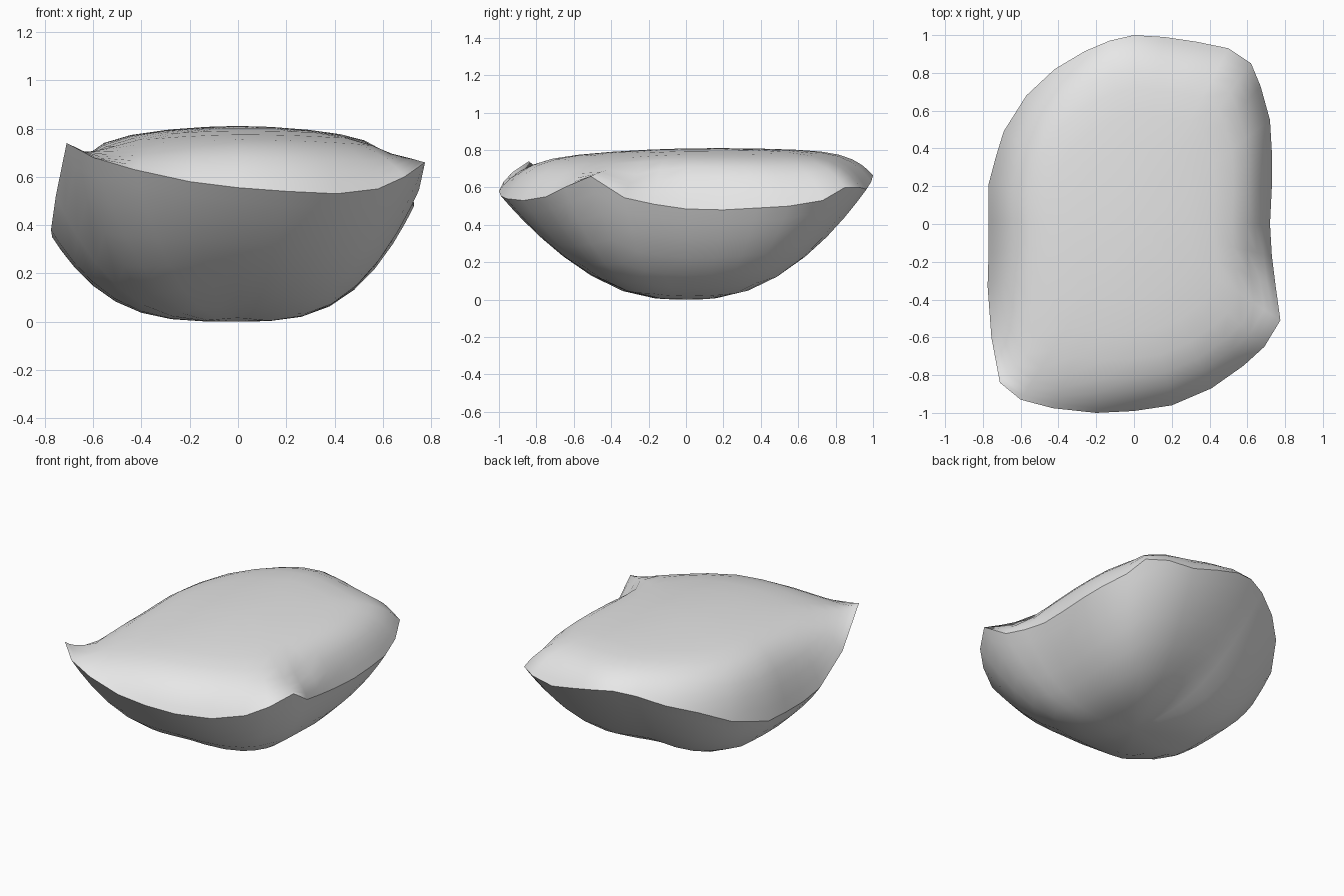
import bpy, bmesh, math
from mathutils import Vector

if "Cube" in bpy.data.objects:
    bpy.data.objects.remove(bpy.data.objects["Cube"])

# Wavy rim of the cushion, counter-clockwise from the front right corner
RIGHT = [(.775, -.51, .66), (.75, -.33, .545), (.73, -.17, .51), (.72, 0, .485), (.73, .2, .48),
         (.73, .38, .49), (.72, .55, .5), (.67, .73, .53), (.62, .85, .6)]
BACK = [(.5, .93, .6), (.33, .965, .59), (.16, .99, .63), (0, 1, .665), (-.13, .97, .68),
        (-.26, .915, .66), (-.42, .82, .6), (-.57, .68, .54)]
LEFT = [(-.69, .49, .44), (-.73, .36, .4), (-.77, .21, .36), (-.77, .02, .35), (-.77, -.16, .35),
        (-.775, -.33, .38), (-.755, -.6, .52)]
FRONT = [(-.71, -.84, .74), (-.6, -.93, .68), (-.43, -.975, .63), (-.2, -1, .58), (0, -.99, .555),
         (.2, -.96, .54), (.41, -.87, .53), (.58, -.75, .55), (.69, -.65, .6)]
RIM = [Vector(p) for p in RIGHT + BACK + LEFT + FRONT]
CENTRE = Vector((0, 0, 0))


def top_height(x, y, rim_z, r):
    """Nearly flat plateau falling steeply near the rim, with a small dent on the right."""
    crown = .81 - .1 * (x / .75) ** 2 - (.04 if y > .15 else .065) * (y - .15) ** 2
    z = rim_z + (crown - rim_z) * (1 - r ** 10)
    dent = .05 * math.exp(-((x - .66) / .08) ** 2 - ((y + .25) / .15) ** 2)
    return z - dent * min(1, (1 - r) * 8)


def bowl_height(x, y, rim_z, r):
    """Rounded underside, fuller across than lengthwise."""
    a = math.atan2(y, x / .77)
    side = 1.35 if x < 0 else 1.05
    return rim_z * r ** (2.1 + side * math.cos(a) ** 2)


def skin(bm, rim, rings, height, pole_z, upward):
    """Connect shrinking rings from the rim to a pole."""
    n = len(rim)
    prev = rim
    for r in rings:
        ring = []
        for p in RIM:
            q = CENTRE.lerp(p, r)
            ring.append(bm.verts.new((q.x, q.y, height(q.x, q.y, p.z, r))))
        for i in range(n):
            j = (i + 1) % n
            f = [prev[i], prev[j], ring[j], ring[i]]
            bm.faces.new(f if upward else f[::-1])
        prev = ring
    pole = bm.verts.new((0, 0, pole_z))
    for i in range(n):
        f = [prev[i], prev[(i + 1) % n], pole]
        bm.faces.new(f if upward else f[::-1])


bm = bmesh.new()
rim = [bm.verts.new(p) for p in RIM]
skin(bm, rim, [.975, .94, .89, .82, .72, .58, .4, .2], top_height, .809, True)
skin(bm, rim, [.95, .88, .78, .66, .52, .36, .18], bowl_height, 0, False)

# Crisp seam where top and underside meet
for i, v in enumerate(rim):
    bm.edges.get((v, rim[(i + 1) % len(rim)])).smooth = False
for f in bm.faces:
    f.smooth = True

mesh = bpy.data.meshes.new("cushion")
bm.to_mesh(mesh)
bm.free()
cushion = bpy.data.objects.new("cushion", mesh)
bpy.context.collection.objects.link(cushion)

grey = bpy.data.materials.new("light grey")
grey.diffuse_color = (.8, .8, .8, 1)
grey.use_nodes = True
grey.node_tree.nodes["Principled BSDF"].inputs["Base Color"].default_value = grey.diffuse_color
mesh.materials.append(grey)
